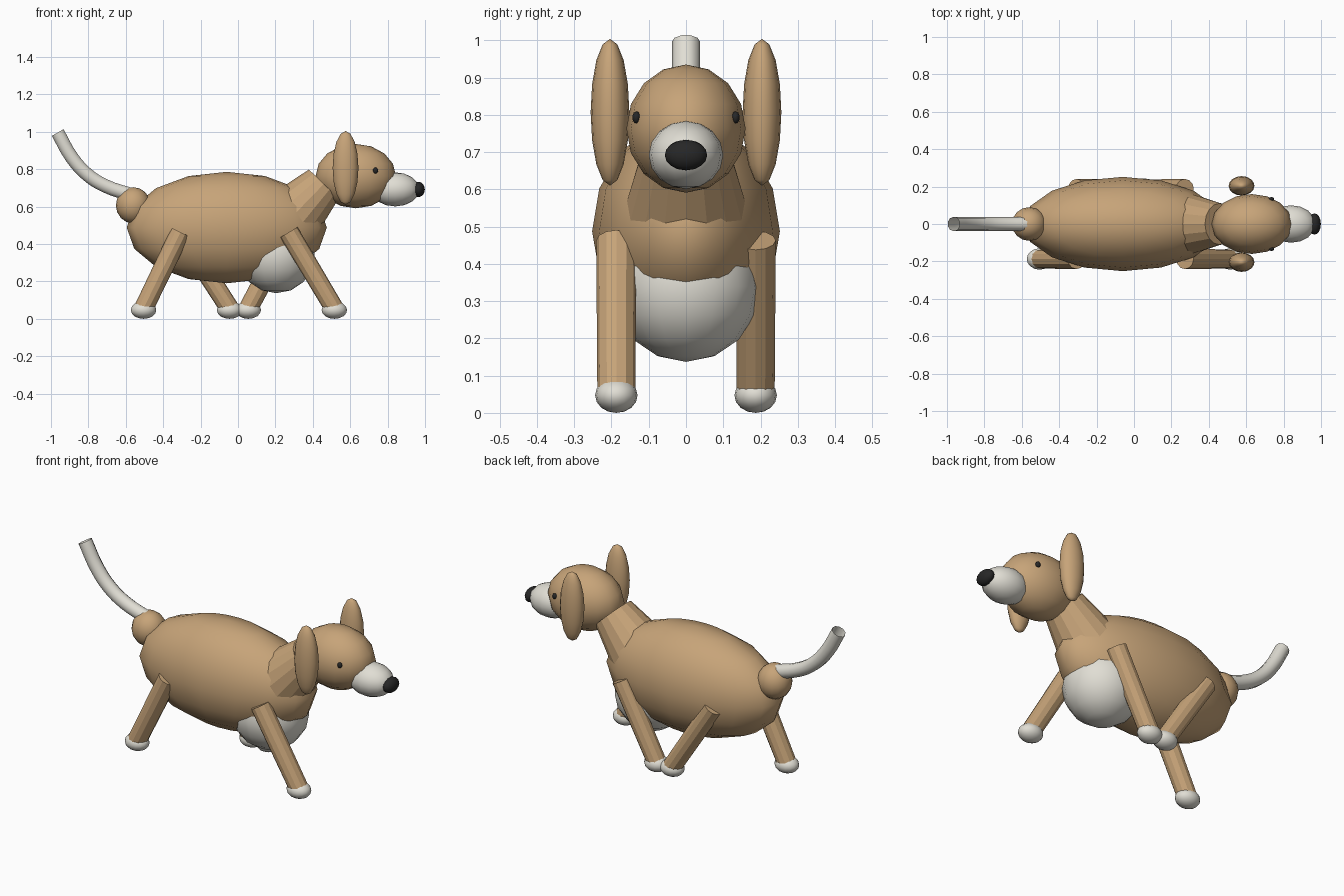
import bpy
from mathutils import Vector

if "Cube" in bpy.data.objects:
    bpy.data.objects.remove(bpy.data.objects["Cube"])


def material(name, rgb):
    m = bpy.data.materials.new(name)
    m.diffuse_color = (*rgb, 1)
    m.use_nodes = True
    m.node_tree.nodes["Principled BSDF"].inputs["Base Color"].default_value = m.diffuse_color
    return m


TAN = material("tan", (0.57, 0.37, 0.19))
CREAM = material("cream", (0.75, 0.73, 0.66))
BLACK = material("black", (0.02, 0.02, 0.02))


def ball(name, loc, radii, mat, segments=16, rings=8):
    """Smooth ellipsoid with its poles on z."""
    bpy.ops.mesh.primitive_uv_sphere_add(segments=segments, ring_count=rings, radius=1, location=loc)
    o = bpy.context.object
    o.name = name
    o.scale = radii
    o.data.materials.append(mat)
    bpy.ops.object.shade_smooth()
    return o


def rod(name, start, end, r1, r2, sides, mat):
    """Flat-sided tapered cylinder between two points."""
    a, b = Vector(start), Vector(end)
    bpy.ops.mesh.primitive_cone_add(vertices=sides, radius1=r1, radius2=r2,
                                    depth=(b - a).length, location=(a + b) / 2)
    o = bpy.context.object
    o.name = name
    o.rotation_mode = 'QUATERNION'
    o.rotation_quaternion = (b - a).to_track_quat('Z', 'Y')
    o.data.materials.append(mat)
    return o


# Torso, pale chest and neck
ball("body", (-0.06, 0, 0.488), (0.535, 0.252, 0.298), TAN)
ball("chest", (0.205, 0, 0.34), (0.205, 0.2, 0.203), CREAM)
rod("neck", (0.245, 0, 0.50), (0.459, 0, 0.721), 0.18, 0.111, 16, TAN)

# Head, muzzle and nose
ball("head", (0.63, 0, 0.763), (0.215, 0.16, 0.172), TAN)
ball("muzzle", (0.84, 0, 0.692), (0.13, 0.1, 0.091), CREAM)
ball("nose", (0.965, 0, 0.692), (0.034, 0.057, 0.041), BLACK)

# Eyes and ears on both sides
for side, s in (("right", -1), ("left", 1)):
    ball(f"eye_{side}", (0.735, s * 0.133, 0.793), (0.014, 0.011, 0.016), BLACK)
    ball(f"ear_{side}", (0.575, s * 0.204, 0.807), (0.069, 0.052, 0.197), TAN)

# Striding legs with paws: name, side, hip x, paw x
for name, y, hip, foot in (("front_right", -0.187, 0.272, 0.515),
                           ("back_right", -0.187, -0.307, -0.505),
                           ("front_left", 0.187, 0.272, 0.055),
                           ("back_left", 0.187, -0.307, -0.045)):
    rod(f"leg_{name}", (hip, y, 0.463), (foot, y, 0.055), 0.054, 0.051, 12, TAN)
    ball(f"paw_{name}", (foot, y, 0.047), (0.068, 0.057, 0.047), CREAM)

# Rump ball and curved open tail tube
ball("rump", (-0.56, 0, 0.607), (0.093, 0.09, 0.097), TAN)
path = [(-0.56, 0.66), (-0.708, 0.71), (-0.807, 0.772), (-0.89, 0.865), (-0.964, 0.996)]
curve = bpy.data.curves.new("tail", 'CURVE')
curve.dimensions = '3D'
curve.bevel_depth = 0.038
curve.bevel_resolution = 3
curve.resolution_u = 4
spline = curve.splines.new('BEZIER')
spline.bezier_points.add(len(path) - 1)
for p, (x, z) in zip(spline.bezier_points, path):
    p.co = (x, 0, z)
    p.handle_left_type = p.handle_right_type = 'AUTO'
curve.materials.append(CREAM)
tail = bpy.data.objects.new("tail", curve)
bpy.context.collection.objects.link(tail)
